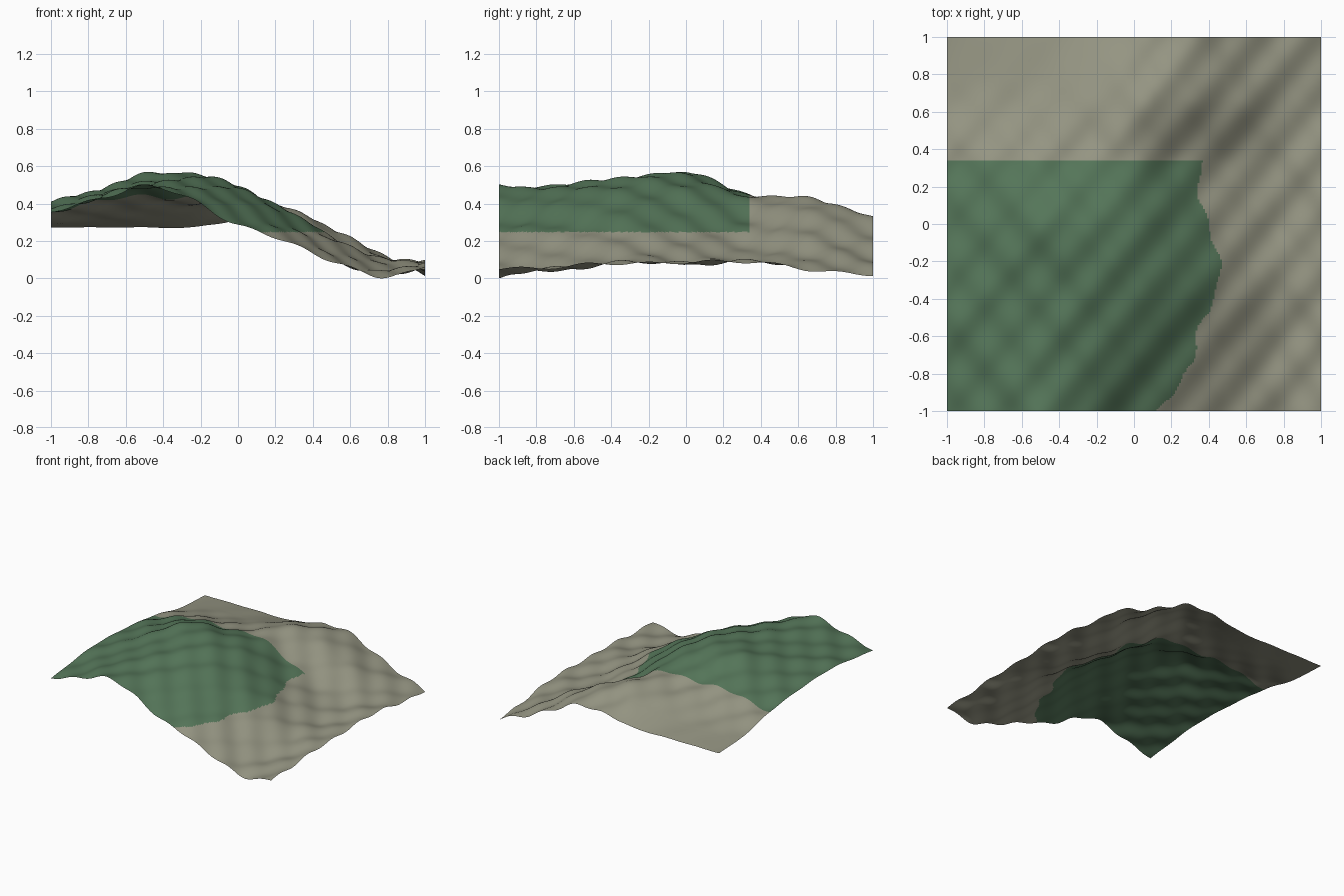
import bpy, bmesh, math

cube = bpy.data.objects.get("Cube")
if cube:
    bpy.data.objects.remove(cube, do_unlink=True)


def material(name, color):
    mat = bpy.data.materials.new(name)
    mat.use_nodes = True
    mat.diffuse_color = (*color, 1)
    mat.node_tree.nodes["Principled BSDF"].inputs["Base Color"].default_value = (*color, 1)
    return mat


# Broad landform: cross-sections from front to back, heights in hundredths
SECTIONS = [
    (36, 43, 50, 43, 29, 21, 10, 2, 6),
    (40, 45, 50, 49, 42, 29, 16, 6, 7),
    (42, 47, 52, 54, 49, 37, 23, 11, 9),
    (40, 47, 56, 56, 49, 35, 20, 10, 9),
    (37, 42, 45, 44, 44, 30, 18, 10, 10),
    (30, 33, 34, 38, 43, 39, 27, 14, 5),
    (28, 28, 28, 28, 32, 34, 24, 12, 3),
]
FLOOR = 0.275
GRASS_HEIGHT = 0.255
GRASS_BACK = 0.34


def clamp(v):
    return max(0.0, min(1.0, v))


def spline(values, coord):
    """Smooth curve through evenly spaced values, coord from -1 to 1."""
    last = len(values) - 1
    pos = clamp((coord + 1) / 2) * last
    i = min(int(pos), last - 1)
    t = pos - i
    b, c = values[i], values[i + 1]
    a = values[i - 1] if i > 0 else 2 * b - c
    d = values[i + 2] if i + 2 <= last else 2 * c - b
    return b + t / 2 * (c - a + t * (2 * a - 5 * b + 4 * c - d + t * (3 * (b - c) + d - a)))


def ripples(x, y):
    """Two crossing sets of diagonal waves, calm in the hollow."""
    rising = math.sin(29 * (0.77 * x - 0.64 * y)) + 0.5 * math.sin(17 * (0.75 * x - 0.66 * y) + 1)
    falling = math.sin(29 * (0.77 * x + 0.64 * y) + 1) + 0.5 * math.sin(17 * (0.75 * x + 0.66 * y))
    hollow = clamp((y - 0.4) / 0.4) * clamp((0.1 - x) / 0.3)
    return 0.007 * (rising + 0.8 * falling) * (1 - 0.9 * hollow)


def height(x, y):
    z = spline([spline(row, x) for row in SECTIONS], y) / 100 + ripples(x, y)
    if x < 0.15 and y > 0.4:
        z = max(z, FLOOR)
    return z


# Terrain sheet
bm = bmesh.new()
bmesh.ops.create_grid(bm, x_segments=200, y_segments=200, size=1)
for v in bm.verts:
    v.co.z = height(v.co.x, v.co.y)

# Grass on the high ground towards the front, bare soil elsewhere
for f in bm.faces:
    f.smooth = True
    mid = f.calc_center_median()
    edge = GRASS_BACK + 0.004 * math.sin(20 * mid.x)
    f.material_index = int(mid.z > GRASS_HEIGHT and mid.y < edge)

# Rest the lowest point on the ground
lowest = min(v.co.z for v in bm.verts)
for v in bm.verts:
    v.co.z -= lowest

mesh = bpy.data.meshes.new("terrain")
bm.to_mesh(mesh)
bm.free()
mesh.materials.append(material("dry_soil", (0.30, 0.30, 0.225)))
mesh.materials.append(material("grass_green", (0.09, 0.18, 0.10)))
terrain = bpy.data.objects.new("terrain", mesh)
bpy.context.collection.objects.link(terrain)
